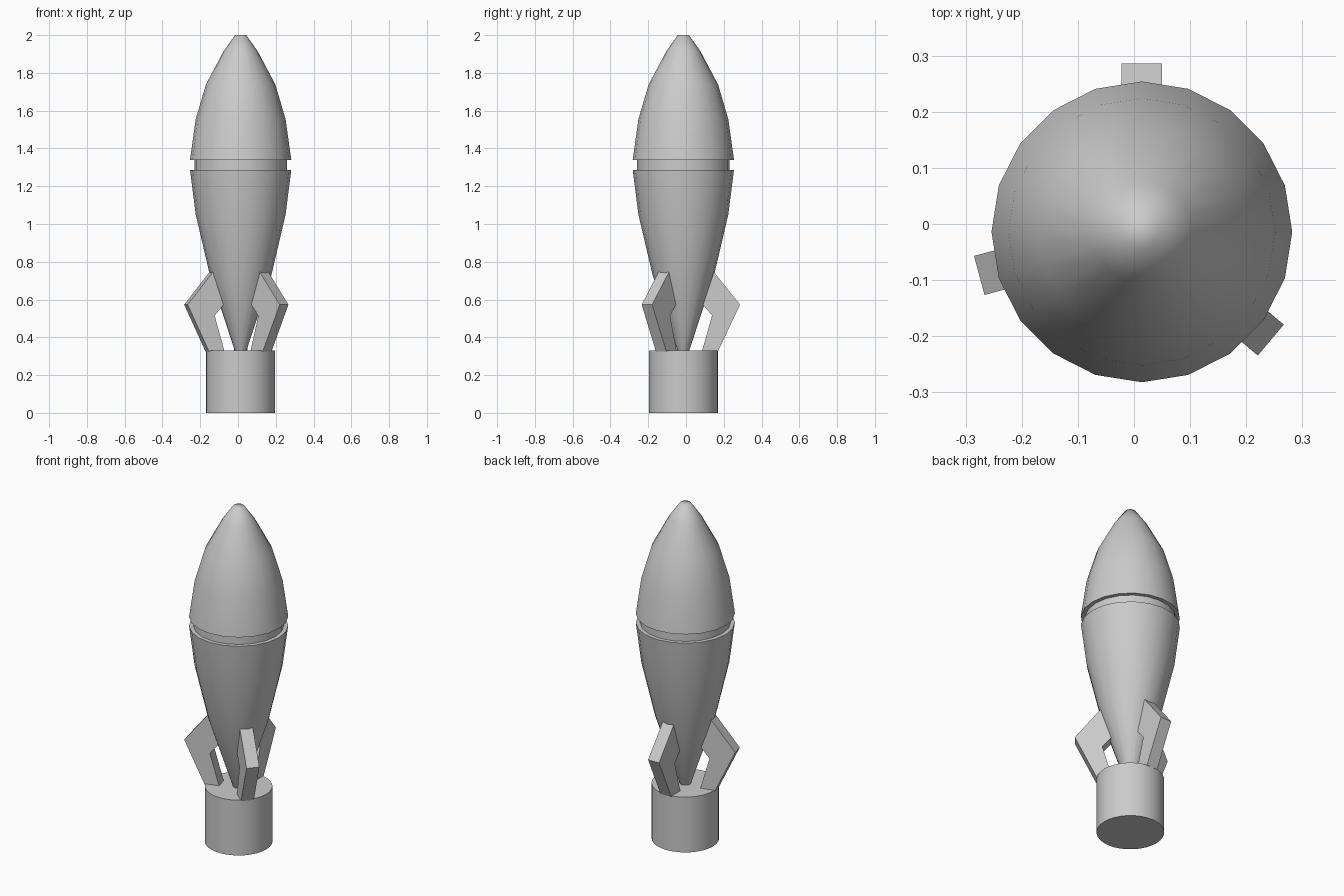
import bpy, bmesh, math
from mathutils import Matrix, Vector

if "Cube" in bpy.data.objects:
    bpy.data.objects.remove(bpy.data.objects["Cube"])

CX, CY = 0.014, -0.014   # shared axis of all parts


def finish(name, bm, smooth=None):
    bmesh.ops.recalc_face_normals(bm, faces=bm.faces[:])
    mesh = bpy.data.meshes.new(name)
    bm.to_mesh(mesh)
    bm.free()
    obj = bpy.data.objects.new(name, mesh)
    obj.location = (CX, CY, 0)
    bpy.context.collection.objects.link(obj)
    if smooth:
        bpy.ops.object.select_all(action='DESELECT')
        obj.select_set(True)
        bpy.context.view_layer.objects.active = obj
        bpy.ops.object.shade_smooth_by_angle(angle=math.radians(smooth))
    return obj


def lathe(name, profile, sides, smooth):
    """Revolve an open (radius, z) profile and cap both ends."""
    bm = bmesh.new()
    rings = []
    for r, z in profile:
        rings.append([bm.verts.new((r * math.cos(math.tau * i / sides),
                                    r * math.sin(math.tau * i / sides), z))
                      for i in range(sides)])
    for a, b in zip(rings, rings[1:]):
        for i in range(sides):
            j = (i + 1) % sides
            bm.faces.new((a[i], a[j], b[j], b[i]))
    bm.faces.new(rings[0][::-1])
    bm.faces.new(rings[-1])
    return finish(name, bm, smooth)


def fin(name, profile, thickness, angle):
    """Extrude a (radius, z) outline and turn it around the axis."""
    bm = bmesh.new()
    face = bm.faces.new([bm.verts.new((r, -thickness / 2, z)) for r, z in profile])
    ext = bmesh.ops.extrude_face_region(bm, geom=[face])
    moved = [g for g in ext["geom"] if isinstance(g, bmesh.types.BMVert)]
    bmesh.ops.translate(bm, verts=moved, vec=Vector((0, thickness, 0)))
    bm.transform(Matrix.Rotation(math.radians(angle), 4, 'Z'))
    return finish(name, bm)


# Shell body: tapered tail, grooved waist, ogive nose
lathe("shell_body", [(0.025, 0.32), (0.031, 0.33), (0.163, 0.73), (0.238, 1.05),
                     (0.268, 1.287), (0.245, 1.287), (0.245, 1.34), (0.268, 1.34),
                     (0.238, 1.555), (0.184, 1.738), (0.09, 1.915), (0.03, 2.0)],
      20, 60)

# Tail drum
lathe("tail_drum", [(0.183, 0.0), (0.183, 0.33)], 32, 40)

# Three bent struts, unevenly spaced around the tail
strut = [(0.14, 0.773), (0.30, 0.573), (0.183, 0.325), (0.098, 0.325),
         (0.152, 0.515), (0.08, 0.60)]
for n, angle in enumerate((90, 195, 320), 1):
    fin(f"tail_strut_{n}", strut, 0.072, angle)
